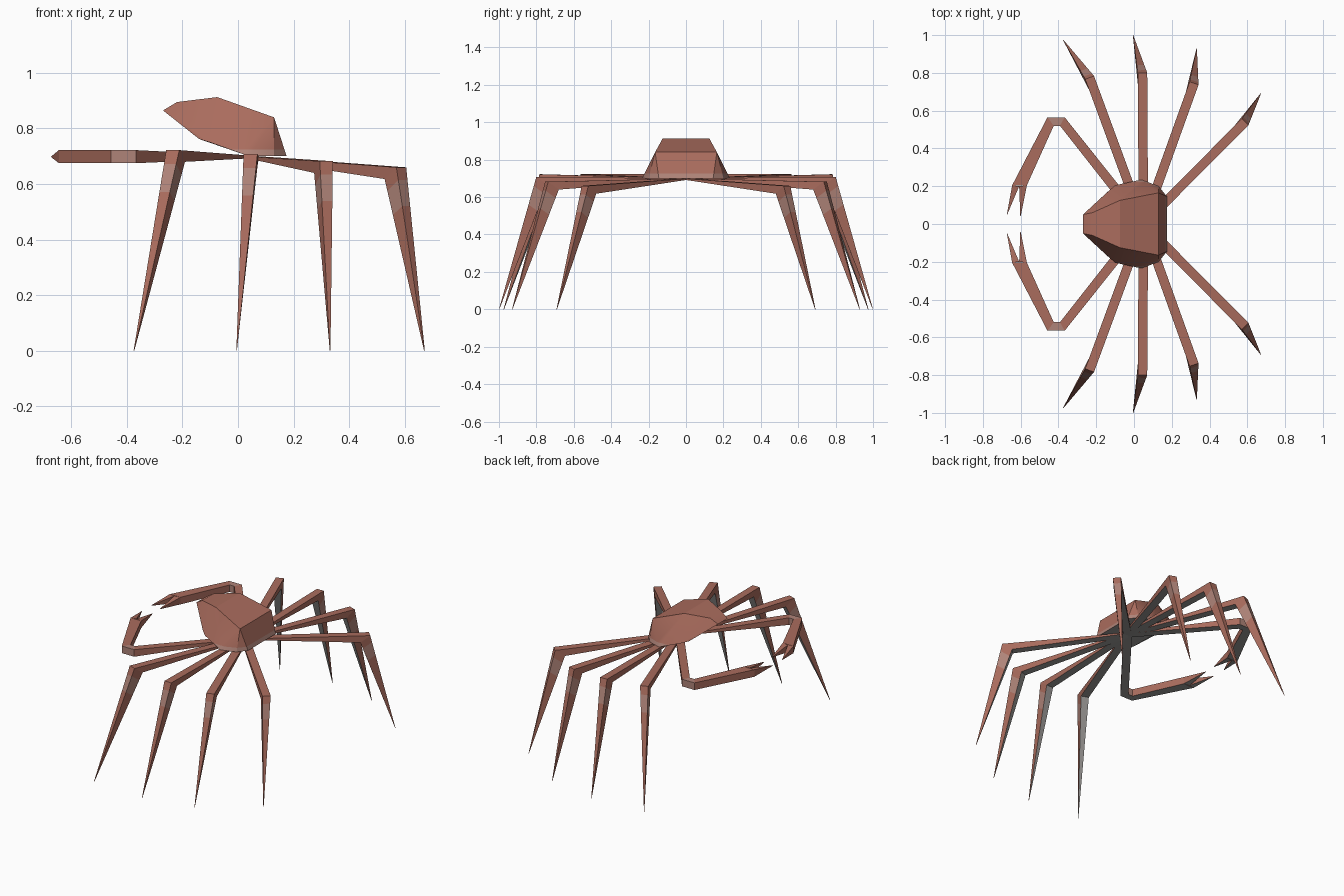
import bpy, bmesh
from mathutils import Vector as V

if "Cube" in bpy.data.objects:
    bpy.data.objects.remove(bpy.data.objects["Cube"])


def material(name, rgb):
    m = bpy.data.materials.new(name)
    m.diffuse_color = (*rgb, 1)
    m.use_nodes = True
    m.node_tree.nodes["Principled BSDF"].inputs["Base Color"].default_value = m.diffuse_color
    return m


MATS = [material("brick_shell", (0.40, 0.15, 0.11)),
        material("grey_underside", (0.32, 0.31, 0.30)),
        material("pale_patch", (0.43, 0.23, 0.19))]
BRICK, GREY, PALE = 0, 1, 2


def finish(bm, name, mirror=True):
    bmesh.ops.recalc_face_normals(bm, faces=bm.faces)
    me = bpy.data.meshes.new(name)
    bm.to_mesh(me)
    bm.free()
    for m in MATS:
        me.materials.append(m)
    ob = bpy.data.objects.new(name, me)
    bpy.context.collection.objects.link(ob)
    if mirror:
        mod = ob.modifiers.new("mirror", 'MIRROR')
        mod.use_axis = (False, True, False)
        mod.use_mirror_merge = False
    return ob


def loft(bm, rings, pale=()):
    """Skin four-cornered rings; the third side is the grey underside."""
    vs = [[bm.verts.new(p) for p in r] for r in rings]
    for i in range(len(vs) - 1):
        for j in range(4):
            k = (j + 1) % 4
            f = bm.faces.new((vs[i][j], vs[i][k], vs[i + 1][k], vs[i + 1][j]))
            f.material_index = GREY if j == 2 else PALE if i in pale else BRICK
    bm.faces.new(vs[0])
    bm.faces.new(vs[-1])


def plan_ring(a, b, top, bottom):
    return [V((*a, top)), V((*b, top)), V((*b, bottom)), V((*a, bottom))]


# Body shell: hull of a rim and a domed back
half = [(-0.27, 0.05, 0.865), (-0.22, 0.06, 0.895), (-0.075, 0.125, 0.913),
        (0.13, 0.165, 0.84), (0.175, 0.145, 0.70), (0.13, 0.20, 0.70),
        (0.04, 0.235, 0.70), (-0.10, 0.205, 0.75), (-0.14, 0.17, 0.762)]
bm = bmesh.new()
for x, y, z in half:
    bm.verts.new((x, y, z))
    bm.verts.new((x, -y, z))
bmesh.ops.convex_hull(bm, input=bm.verts[:])
bmesh.ops.bisect_plane(bm, geom=bm.verts[:] + bm.edges[:] + bm.faces[:],
                       plane_co=(0, 0, 0.725), plane_no=(0, 0, 1))
bm.normal_update()
for f in bm.faces:
    if f.normal.z < -0.6:
        f.material_index = GREY
    elif f.calc_center_median().z < 0.725:
        f.material_index = PALE
body = finish(bm, "body_shell", mirror=False)
bpy.context.view_layer.objects.active = body
body.select_set(True)
bpy.ops.object.shade_smooth_by_angle(angle=0.45)

# Walking legs: knee top and pointed tip of each, mirrored across y
HUB = V((0.05, 0, 0.70))
LEGS = [((-0.235, 0.775, 0.722), (-0.375, 0.975, 0)),
        ((0.045, 0.80, 0.708), (-0.005, 1.0, 0)),
        ((0.318, 0.745, 0.682), (0.332, 0.93, 0)),
        ((0.588, 0.54, 0.660), (0.672, 0.692, 0))]
for n, (knee, tip) in enumerate(LEGS, 1):
    knee, tip = V(knee), V(tip)
    d = (knee - HUB)
    d.z = 0
    d.normalize()
    side = V((-d.y, d.x, 0)) * 0.025
    inner = knee - d * 0.06 - V((0, 0, 0.042))
    low = V((0, 0, 0.006))
    hub = [HUB + side, HUB - side, HUB - side - low, HUB + side - low]
    joint = [knee + side, knee - side, inner - side, inner + side]
    s, t = side * 0.04, d * 0.002
    end = [tip + s, tip - s, tip - s - t, tip + s - t]
    steps = [[a.lerp(b, u) for a, b in zip(joint, end)] for u in (0.07, 0.21)]
    bm = bmesh.new()
    loft(bm, [hub, joint, *steps, end], pale=(2,))
    finish(bm, f"walking_leg_pair_{n}")

# Claw arms with a forked pincer
T, B = 0.722, 0.675
bm = bmesh.new()
loft(bm, [plan_ring((0.07, 0.017), (0.03, -0.017), 0.70, 0.694),
          plan_ring((-0.367, 0.565), (-0.392, 0.52), T, B),
          plan_ring((-0.458, 0.565), (-0.425, 0.52), T, B),
          plan_ring((-0.645, 0.205), (-0.567, 0.205), T, B)], pale=(1,))
for a, b, tip in [((-0.645, 0.205), (-0.608, 0.20), (-0.672, 0.05)),
                  ((-0.608, 0.20), (-0.567, 0.205), (-0.601, 0.04))]:
    x, y = tip
    loft(bm, [plan_ring(a, b, T, B),
              plan_ring((x - 0.001, y), (x + 0.001, y), 0.699, 0.697)])
finish(bm, "claw_arm_pair")
